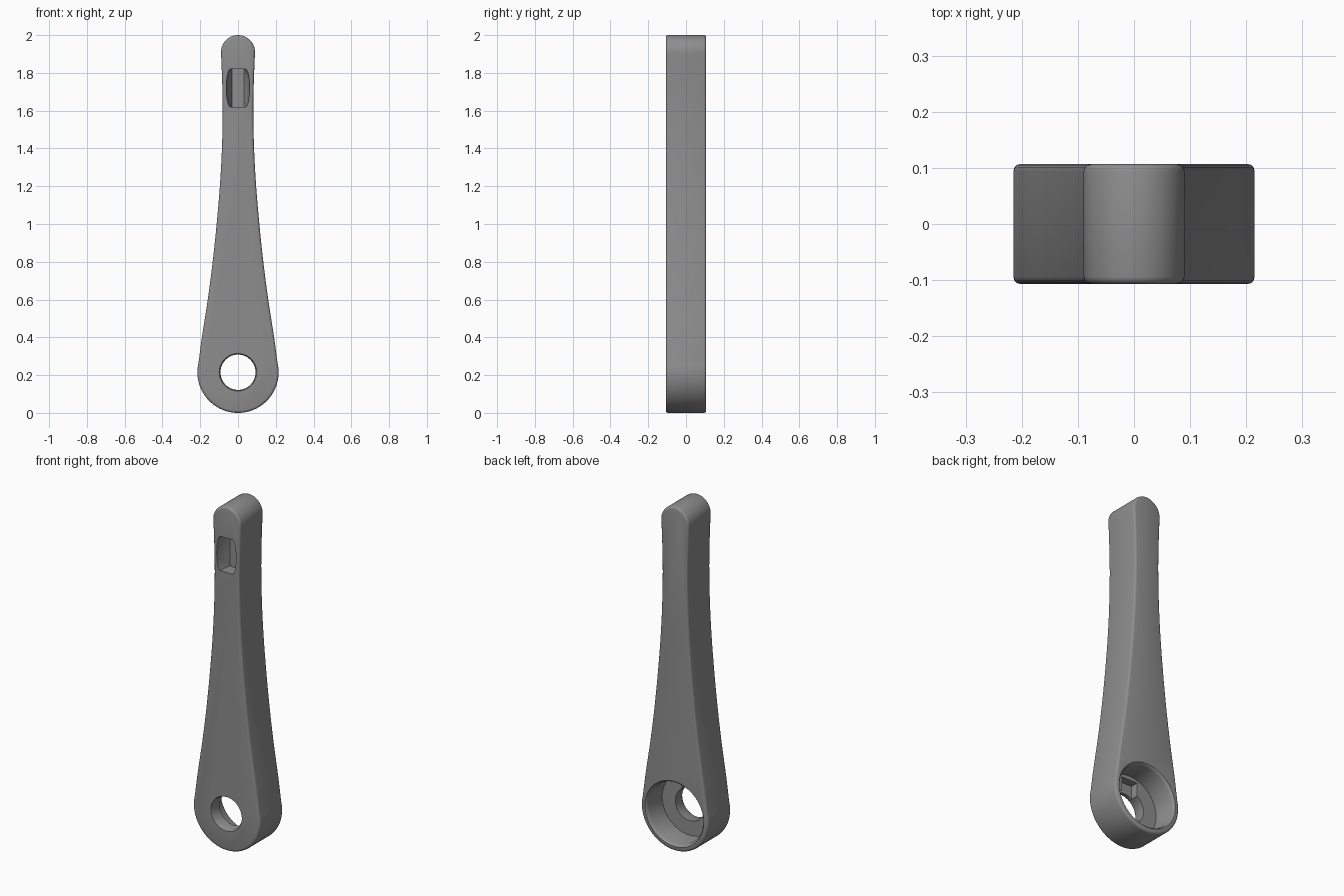
import bpy, bmesh, math

if "Cube" in bpy.data.objects:
    bpy.data.objects.remove(bpy.data.objects["Cube"])

HALF = 0.107          # half thickness of the lever
HUB_Z, HUB_R = 0.215, 0.215
TIP_Z, TIP_R = 1.91, 0.09

grey = bpy.data.materials.new("grey")
grey.diffuse_color = (0.27, 0.27, 0.27, 1)
grey.use_nodes = True
grey.node_tree.nodes["Principled BSDF"].inputs["Base Color"].default_value = grey.diffuse_color


def finish(name, bm):
    bmesh.ops.recalc_face_normals(bm, faces=bm.faces[:])
    me = bpy.data.meshes.new(name)
    bm.to_mesh(me)
    bm.free()
    ob = bpy.data.objects.new(name, me)
    me.materials.append(grey)
    bpy.context.collection.objects.link(ob)
    return ob


def loft(name, rings):
    """Closed solid through rings of equal point counts."""
    bm = bmesh.new()
    loops = [[bm.verts.new(p) for p in ring] for ring in rings]
    n = len(loops[0])
    for a, b in zip(loops, loops[1:]):
        for i in range(n):
            j = (i + 1) % n
            bm.faces.new((a[i], a[j], b[j], b[i]))
    bm.faces.new(loops[0])
    bm.faces.new(loops[-1])
    return finish(name, bm)


def circle(r, y, n=64):
    return [(r * math.cos(2 * math.pi * i / n), y,
             HUB_Z + r * math.sin(2 * math.pi * i / n)) for i in range(n)]


def smooth_curve(pts, steps=4):
    """Catmull-Rom curve through the points."""
    p = [pts[0]] + pts + [pts[-1]]
    out = []
    for i in range(1, len(p) - 2):
        for s in range(steps):
            t = s / steps
            out.append(tuple(0.5 * (2 * b + (c - a) * t
                       + (2 * a - 5 * b + 4 * c - d) * t * t
                       + (3 * b - a - 3 * c + d) * t ** 3)
                       for a, b, c, d in zip(p[i - 1], p[i], p[i + 1], p[i + 2])))
    return out + [pts[-1]]


# Lever outline: round hub, waisted arm, round tip; right half then mirrored
start = math.radians(14)
half = [(HUB_R * math.cos(a), HUB_Z + HUB_R * math.sin(a))
        for a in [-math.pi / 2 + (math.pi / 2 + start) * i / 24 for i in range(25)]]
half += smooth_curve([half[-1], (0.191, 0.40), (0.16, 0.6), (0.134, 0.8), (0.113, 1.0),
                      (0.096, 1.2), (0.085, 1.4), (0.081, 1.6), (0.084, 1.76),
                      (TIP_R, TIP_Z)])[1:]
half += [(TIP_R * math.cos(a), TIP_Z + TIP_R * math.sin(a))
         for a in [math.pi / 2 * i / 14 for i in range(1, 15)]]
outline = half + [(-x, z) for x, z in reversed(half[1:-1])]
lever = loft("lever", [[(x, y, z) for x, z in outline] for y in (-HALF, HALF)])

# Rounded rims
bev = lever.modifiers.new("rim", "BEVEL")
bev.width, bev.segments, bev.limit_method = 0.013, 3, "ANGLE"
bev.angle_limit = math.radians(50)

# Pivot hole opening into a wide recess at the back
bore = loft("bore_cutter", [circle(r, y) for r, y in (
    (0.103, -0.115), (0.099, -0.106), (0.094, -0.098), (0.093, -0.035),
    (0.178, -0.035), (0.178, 0.090), (0.182, 0.100), (0.190, 0.108), (0.190, 0.12))])

# Notch in the recess floor above the pivot hole
notch = loft("notch_cutter", [[(x, y, z) for x, z in (
    (-0.05, 0.28), (0.05, 0.28), (0.05, 0.37), (-0.05, 0.37))] for y in (-0.08, 0.0)])

# Barrel-sided pocket near the tip, narrowing inward
def pocket_ring(mid, end, y):
    right = [(end + (mid - end) * (1 - t * t) ** 0.6, 1.72 + 0.1 * t)
             for t in [-1 + i / 6 for i in range(13)]]
    return [(x, y, z) for x, z in right] + [(-x, y, z) for x, z in reversed(right)]

pocket = loft("pocket_cutter", [pocket_ring(0.064, 0.044, -0.12),
                                pocket_ring(0.061, 0.042, -0.10),
                                pocket_ring(0.050, 0.038, -0.06),
                                pocket_ring(0.032, 0.032, -0.03)])

for cutter in (bore, notch, pocket):
    cutter.hide_render = True
    cutter.hide_set(True)
    cut = lever.modifiers.new(cutter.name, "BOOLEAN")
    cut.operation, cut.solver, cut.object = "DIFFERENCE", "EXACT", cutter

# Apply the cuts, then smooth while keeping crisp edges
bpy.context.view_layer.objects.active = lever
lever.select_set(True)
for m in list(lever.modifiers):
    bpy.ops.object.modifier_apply(modifier=m.name)
for cutter in (bore, notch, pocket):
    bpy.data.objects.remove(cutter)
bpy.ops.object.shade_smooth_by_angle(angle=math.radians(35))
